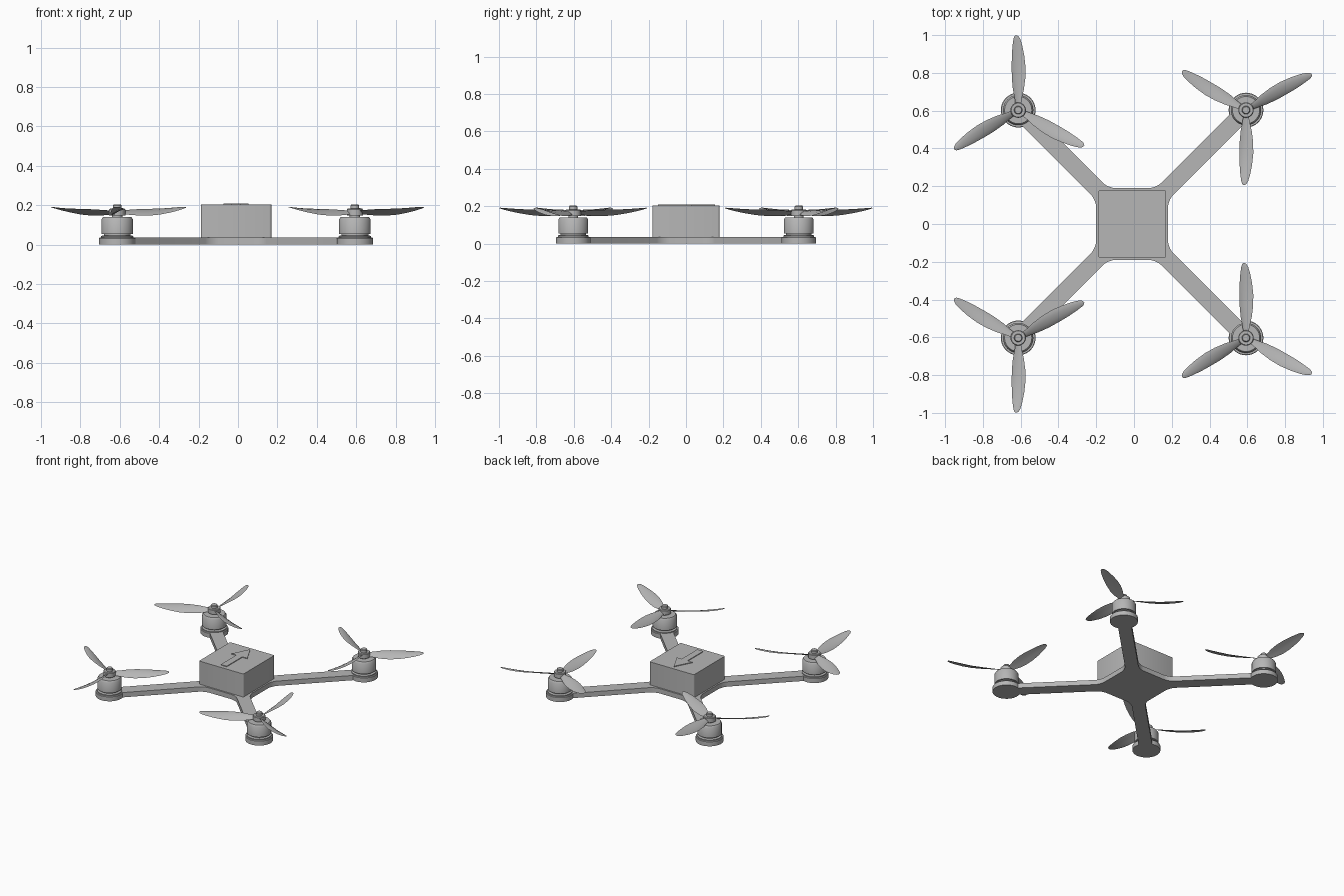
import bpy, bmesh, math
from mathutils import Vector

cube = bpy.data.objects.get("Cube")
if cube:
    bpy.data.objects.remove(cube, do_unlink=True)

grey = bpy.data.materials.new("plain_grey")
grey.use_nodes = True
grey.diffuse_color = (0.47, 0.47, 0.47, 1)
grey.node_tree.nodes["Principled BSDF"].inputs["Base Color"].default_value = (0.47, 0.47, 0.47, 1)

CENTRE_X = -0.01    # frame centre, the swept blades balance the outline
MOTOR = 0.603       # motor distance from the frame centre on each axis
PLATE_TOP = 0.035


def finish(name, bm, location=(0, 0, 0), angle=35):
    """Turn a bmesh into a shaded, coloured object."""
    bmesh.ops.recalc_face_normals(bm, faces=bm.faces)
    mesh = bpy.data.meshes.new(name)
    bm.to_mesh(mesh)
    bm.free()
    mesh.materials.append(grey)
    obj = bpy.data.objects.new(name, mesh)
    obj.location = location
    bpy.context.collection.objects.link(obj)
    bpy.ops.object.select_all(action="DESELECT")
    obj.select_set(True)
    bpy.context.view_layer.objects.active = obj
    bpy.ops.object.shade_smooth_by_angle(angle=math.radians(angle))
    return obj


def prism(outline, z0, z1):
    """Extrude a flat outline upward."""
    bm = bmesh.new()
    base = bm.faces.new([bm.verts.new((x, y, z0)) for x, y in outline])
    top = bmesh.ops.extrude_face_region(bm, geom=[base])["geom"]
    bmesh.ops.translate(bm, vec=(0, 0, z1 - z0),
                        verts=[v for v in top if isinstance(v, bmesh.types.BMVert)])
    return bm


def upright_edges(bm):
    return [e for e in bm.edges
            if abs(e.verts[0].co.z - e.verts[1].co.z) > 0.01]


def lathe(name, profile, location, sides=40):
    """Spin a radius and height profile around z."""
    bm = bmesh.new()
    verts = [bm.verts.new((r, 0, z)) for r, z in profile]
    edges = [bm.edges.new(pair) for pair in zip(verts, verts[1:])]
    bmesh.ops.spin(bm, geom=verts + edges, cent=(0, 0, 0), axis=(0, 0, 1),
                   angle=math.tau, steps=sides)
    bmesh.ops.remove_doubles(bm, verts=bm.verts, dist=0.0001)
    return finish(name, bm, location)


def propeller(name, turn, location):
    """Three swept, twisted blades; turn is 1 or -1 for the spin direction."""
    # radius, chord, pitch in degrees, height, sweep
    stations = [(0.02, 0.032, 34, 0.164, 0), (0.06, 0.044, 32, 0.163, 0),
                (0.11, 0.066, 28, 0.163, -0.001), (0.17, 0.079, 25, 0.164, -0.002),
                (0.23, 0.079, 22, 0.167, -0.002), (0.29, 0.069, 18, 0.173, 0.001),
                (0.34, 0.054, 15, 0.180, 0.004), (0.375, 0.038, 12, 0.186, 0.007),
                (0.39, 0.024, 10, 0.189, 0.009), (0.396, 0.008, 10, 0.190, 0.010)]
    steps = 5
    bm = bmesh.new()
    for k in range(3):
        a = turn * math.radians(90 + 120 * k)
        out = Vector((math.cos(a), math.sin(a), 0))
        side = turn * Vector((-math.sin(a), math.cos(a), 0))
        rings = []
        for r, chord, pitch, z, sweep in stations:
            p = math.radians(pitch)
            section = []
            for i in range(2 * steps):
                t = math.pi * i / steps
                u = math.cos(t) * chord / 2
                # thin arched section
                w = math.sin(t) * chord * 0.035 + math.sin(t) ** 2 * chord * 0.06
                across = u * math.cos(p) + w * math.sin(p)
                up = -u * math.sin(p) + w * math.cos(p)
                section.append(bm.verts.new(
                    out * r + side * (across + sweep) + Vector((0, 0, z + up))))
            rings.append(section)
        for lower, upper in zip(rings, rings[1:]):
            for i in range(2 * steps):
                j = (i + 1) % (2 * steps)
                bm.faces.new((lower[i], lower[j], upper[j], upper[i]))
        bm.faces.new(rings[0])
        bm.faces.new(rings[-1])
    return finish(name, bm, location, 50)


# Frame: square centre plate with four diagonal arms
half, shoulder, arm_end = 0.19, 0.127, 0.57
spread = half - shoulder
outline = []
for q in range(4):
    c, s = round(math.cos(q * math.pi / 2)), round(math.sin(q * math.pi / 2))
    for x, y in ((half, shoulder), (arm_end + spread / 2, arm_end - spread / 2),
                 (arm_end - spread / 2, arm_end + spread / 2), (shoulder, half)):
        outline.append((x * c - y * s, x * s + y * c))
bm = prism(outline, 0, PLATE_TOP)
inner = [e for e in upright_edges(bm)
         if max(abs(e.verts[0].co.x), abs(e.verts[0].co.y)) < half + 0.01]
bmesh.ops.bevel(bm, geom=inner, offset=0.04, segments=5, profile=0.5, affect="EDGES")
finish("frame", bm, (CENTRE_X, 0, 0))

# Electronics box with slightly rounded upright corners
b = 0.179
bm = prism([(-b, -b), (b, -b), (b, b), (-b, b)], PLATE_TOP, 0.203)
bmesh.ops.bevel(bm, geom=upright_edges(bm), offset=0.01, segments=3,
                profile=0.5, affect="EDGES")
finish("body_box", bm, (CENTRE_X, 0, 0))

# Direction arrow, a thin plate on the box
right_half = [(0.024, -0.15), (0.024, 0.03), (0.064, 0.03)]
arrow = right_half + [(0, 0.155)] + [(-x, y) for x, y in reversed(right_half)]
finish("direction_arrow", prism(arrow, 0.202, 0.208), (CENTRE_X, 0, 0))

# Motors and propellers at the arm ends
mount = [(0, 0), (0.092, 0), (0.092, 0.032), (0.089, PLATE_TOP), (0, PLATE_TOP)]
motor = [(0, 0.034), (0.082, 0.034), (0.082, 0.042), (0.076, 0.046), (0.068, 0.046),
         (0.068, 0.055), (0.08, 0.055), (0.08, 0.128), (0.072, 0.14), (0, 0.14)]
hub = [(0, 0.138), (0.026, 0.138), (0.026, 0.148), (0.041, 0.148),
       (0.041, 0.178), (0.037, 0.182), (0, 0.182)]
nut = [(0, 0.18), (0.022, 0.18), (0.022, 0.198), (0.018, 0.203), (0, 0.203)]

for x_name, sx in (("left", 1), ("right", -1)):
    for y_name, sy in (("front", -1), ("back", 1)):
        place = f"{y_name}_{x_name}_"
        spot = (CENTRE_X + sx * MOTOR, sy * MOTOR, 0)
        lathe(place + "motor_mount", mount, spot)
        lathe(place + "motor", motor, spot)
        lathe(place + "propeller_hub", hub, spot, 24)
        lathe(place + "shaft_nut", nut, spot, 16)
        propeller(place + "propeller", -sx * sy, spot)
